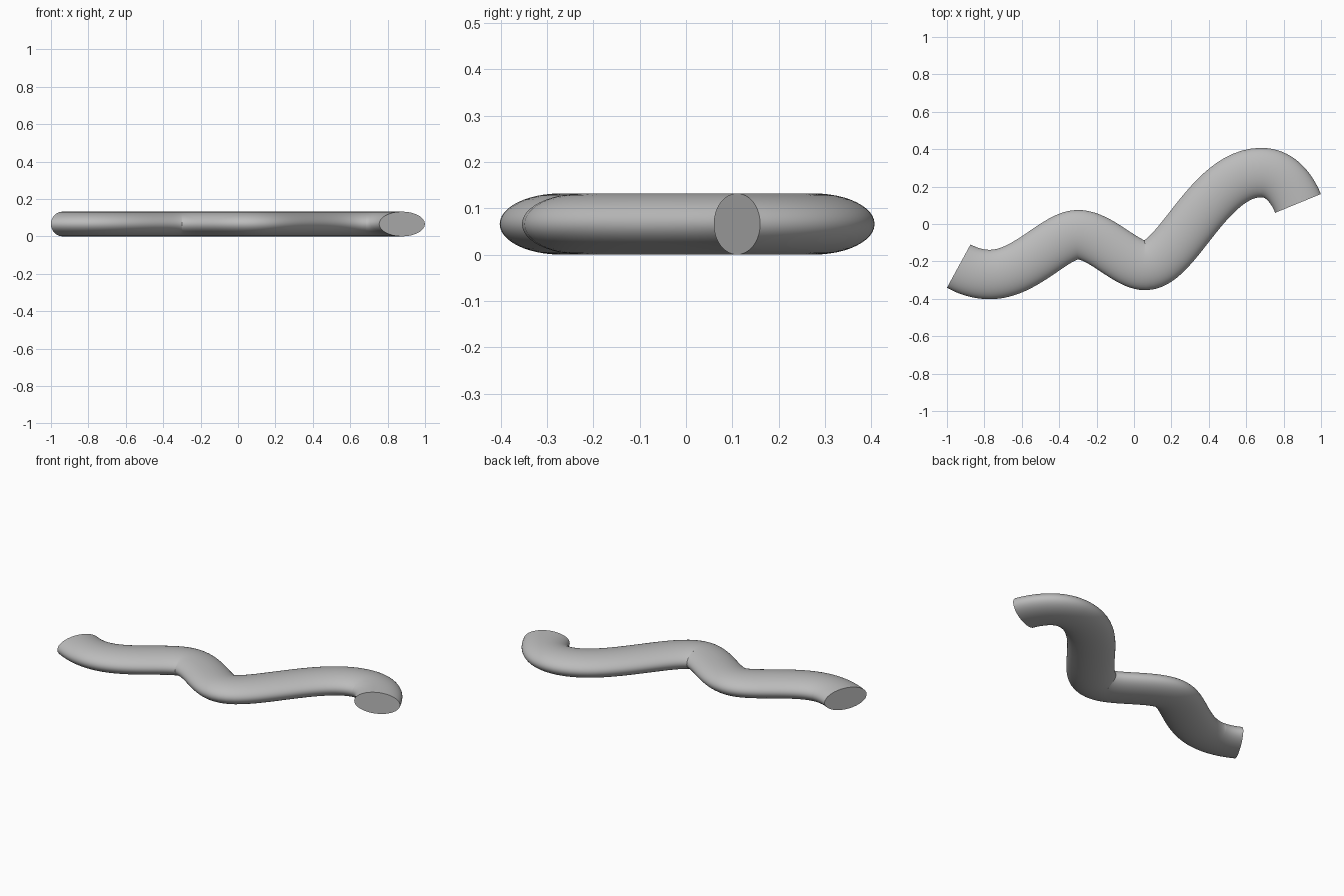
import bpy, bmesh, math
from mathutils import Vector
from mathutils.geometry import interpolate_bezier

cube = bpy.data.objects.get("Cube")
if cube:
    bpy.data.objects.remove(cube, do_unlink=True)

HALF_WIDTH, HALF_HEIGHT = 0.132, 0.066
SIDES, STEPS = 48, 24

# Centre line: x, y, heading in degrees, handle length before and after
path = [
    (-0.937, -0.225, -28.6, 0.0, 0.06),
    (-0.77, -0.27, 0, 0.06, 0.19),
    (-0.30, -0.057, 0, 0.12, 0.12),
    (0.06, -0.222, 0, 0.10, 0.17),
    (0.68, 0.275, 0, 0.28, 0.10),
    (0.877, 0.11, -67.7, 0.09, 0.0),
]


def heading(degrees):
    a = math.radians(degrees)
    return Vector((math.cos(a), math.sin(a), 0))


# Sample the smooth centre line
points = []
for start, end in zip(path, path[1:]):
    p = Vector((start[0], start[1], HALF_HEIGHT))
    q = Vector((end[0], end[1], HALF_HEIGHT))
    span = interpolate_bezier(p, p + heading(start[2]) * start[4],
                              q - heading(end[2]) * end[3], q, STEPS + 1)
    points += span if not points else span[1:]

# Sweep an upright oval along it
bm = bmesh.new()
rings = []
for i, point in enumerate(points):
    if i == 0:
        along = heading(path[0][2])
    elif i == len(points) - 1:
        along = heading(path[-1][2])
    else:
        along = (points[i + 1] - points[i - 1]).normalized()
    across = Vector((-along.y, along.x, 0))
    ring = []
    for k in range(SIDES):
        t = math.tau * k / SIDES
        offset = across * HALF_WIDTH * math.cos(t)
        offset.z = HALF_HEIGHT * math.sin(t)
        ring.append(bm.verts.new(point + offset))
    rings.append(ring)

for a, b in zip(rings, rings[1:]):
    for k in range(SIDES):
        n = (k + 1) % SIDES
        bm.faces.new((a[k], a[n], b[n], b[k]))

# Flat end caps
bm.faces.new(list(reversed(rings[0])))
bm.faces.new(rings[-1])

mesh = bpy.data.meshes.new("wavy_tube")
bm.to_mesh(mesh)
bm.free()
tube = bpy.data.objects.new("wavy_tube", mesh)
bpy.context.collection.objects.link(tube)

# Plain grey finish
grey = bpy.data.materials.new("plain_grey")
grey.use_nodes = True
colour = (0.5, 0.5, 0.5, 1)
grey.diffuse_color = colour
grey.node_tree.nodes["Principled BSDF"].inputs["Base Color"].default_value = colour
mesh.materials.append(grey)

# Smooth sides, crisp rims
bpy.ops.object.select_all(action="DESELECT")
tube.select_set(True)
bpy.context.view_layer.objects.active = tube
bpy.ops.object.shade_smooth_by_angle(angle=math.radians(50))
